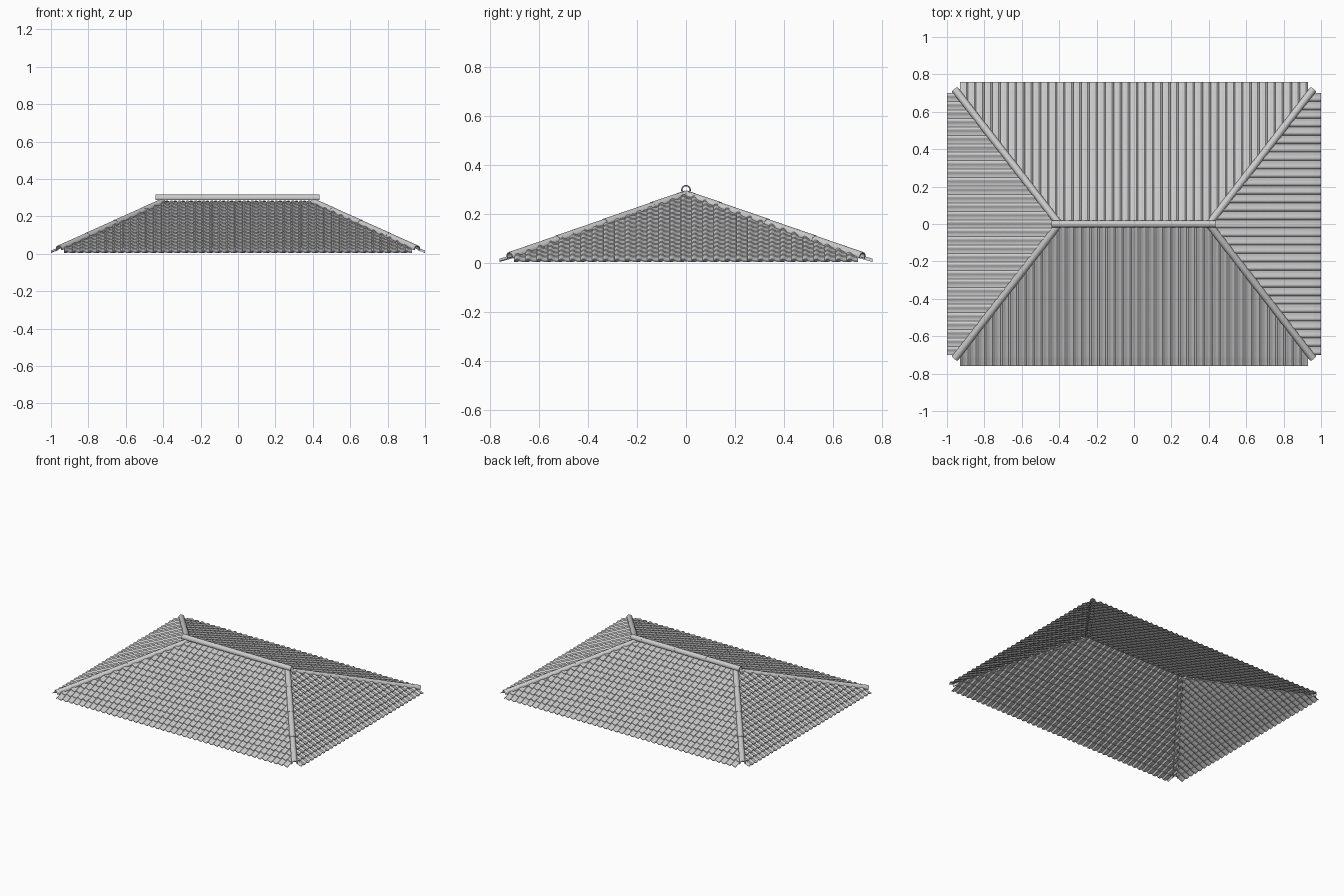
import bpy, bmesh, math
from mathutils import Vector, Matrix

if "Cube" in bpy.data.objects:
    bpy.data.objects.remove(bpy.data.objects["Cube"])

RX, EX, EY = 0.41, 1.0, 0.76      # ridge half length, eave half sizes
TOP, EAVE = 0.272, 0.001          # height of the tile bed at ridge and eave
ROWS = 16
THICK, LIFT = 0.004, 0.006
# cross-section of one pantile: (position across, height)
TILE = [(0, 0), (0.07, .006), (0.22, .0095), (0.38, .0085), (0.52, .003), (0.72, 0.0005)]


def add_object(name, bm, angle=35):
    me = bpy.data.meshes.new(name)
    bmesh.ops.recalc_face_normals(bm, faces=bm.faces[:])
    bm.to_mesh(me)
    bm.free()
    ob = bpy.data.objects.new(name, me)
    bpy.context.collection.objects.link(ob)
    bpy.ops.object.select_all(action='DESELECT')
    ob.select_set(True)
    bpy.context.view_layer.objects.active = ob
    bpy.ops.object.shade_smooth_by_angle(angle=math.radians(angle))
    return ob


def loft(bm, a, b):
    """Closed solid between two matching outlines (top points then bottom points)."""
    va, vb = [bm.verts.new(p) for p in a], [bm.verts.new(p) for p in b]
    n = len(va)
    for i in range(n):
        j = (i + 1) % n
        bm.faces.new((va[i], va[j], vb[j], vb[i]))
    for v in (va, vb):            # end edges as quads, valid for wavy strips
        for i in range(n // 2 - 1):
            bm.faces.new((v[i], v[i + 1], v[n - 2 - i], v[n - 1 - i]))


def tiled_slope(name, half_width, cols, start, end, angle, hip_a, hip_b):
    """Overlapping rows of pantiles facing -y, trimmed to the hips, then turned."""
    bm = bmesh.new()
    pitch = 2 * half_width / cols
    prof = [(-half_width + (c + t) * pitch, h) for c in range(cols) for t, h in TILE]
    prof.append((half_width, 0))
    run = (end - start) / ROWS

    def outline(v, lift):
        z = TOP + (EAVE - TOP) * (v - start) / (end - start) + lift
        up = [Vector((u, -v, z + h + THICK)) for u, h in prof]
        low = [Vector((u, -v, z + h)) for u, h in reversed(prof)]
        return up + low

    for r in range(ROWS):
        lo = end - r * run
        hi = max(start, lo - run * 1.12)
        loft(bm, outline(lo, LIFT if r else 0.003), outline(hi, 0))
    # trim along both hips
    a, b = Vector(hip_a), Vector(hip_b)
    for s in (1, -1):
        d = b - a
        no = Vector((s * d.y * -1, d.x, 0))
        bmesh.ops.bisect_plane(bm, geom=bm.verts[:] + bm.edges[:] + bm.faces[:],
                               plane_co=(s * a.x, a.y, 0), plane_no=no, clear_outer=True)
    bmesh.ops.transform(bm, matrix=Matrix.Rotation(angle, 4, 'Z'), verts=bm.verts[:])
    add_object(name, bm)


def cap_run(name, p, q, cuts, radius, arc):
    """Half-round cap pieces from p to q, split at the given fractions."""
    bm = bmesh.new()
    p, q = Vector(p), Vector(q)
    d = (q - p).normalized()
    side = d.cross(Vector((0, 0, 1))).normalized()
    up = side.cross(d)
    n = 12
    angs = [math.radians(90 - arc + 2 * arc * i / n) for i in range(n + 1)]

    def ring(c, r):
        out = [c + side * math.cos(t) * r + up * math.sin(t) * r for t in angs]
        ri = r - 0.005
        return out + [c + side * math.cos(t) * ri + up * math.sin(t) * ri for t in reversed(angs)]

    for f0, f1 in zip(cuts, cuts[1:]):
        loft(bm, ring(p.lerp(q, f0), radius), ring(p.lerp(q, min(1, f1 + 0.02)), radius - 0.0015))
    add_object(name, bm)


# tiled slopes
front_hip = ((RX, 0, 0), (EX, -EY, 0))
side_hip = ((0, -RX, 0), (EY, -EX, 0))
for name, ang in (("front_tiles", 0), ("back_tiles", math.pi)):
    tiled_slope(name, 0.93, 43, 0, EY, ang, *front_hip)
for name, ang in (("right_tiles", math.pi / 2), ("left_tiles", -math.pi / 2)):
    tiled_slope(name, 0.70, 31, RX, EX, ang, *side_hip)

# ridge caps
cap_run("ridge_cap", (-0.44, 0, 0.298), (0.435, 0, 0.298),
        [0, 0.31, 0.595, 0.90, 1], 0.02, 125)

# hip caps
for sx, nx in ((1, "right"), (-1, "left")):
    for sy, ny in ((-1, "front"), (1, "back")):
        cap_run(f"hip_cap_{ny}_{nx}", (sx * 0.957, sy * 0.718, 0.025), (sx * 0.40, 0, 0.277),
                [0, 0.27, 0.54, 0.81, 1], 0.02, 110)
